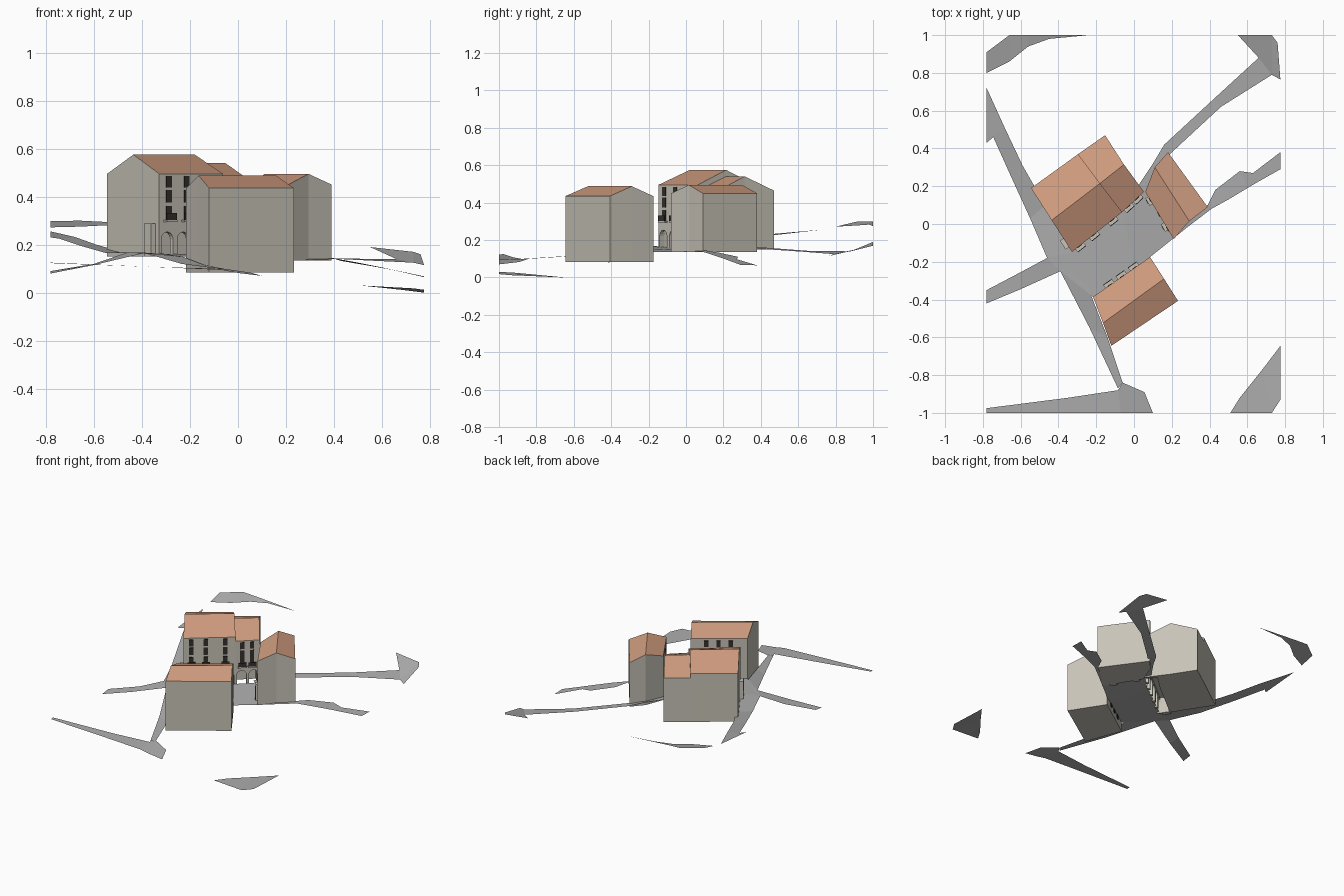
import bpy, bmesh, math
from mathutils import Matrix, Vector

if "Cube" in bpy.data.objects:
    bpy.data.objects.remove(bpy.data.objects["Cube"])


def mat(name, c):
    m = bpy.data.materials.new(name)
    m.diffuse_color = (*c, 1)
    m.use_nodes = True
    m.node_tree.nodes["Principled BSDF"].inputs["Base Color"].default_value = m.diffuse_color
    return m


WALL = mat("plaster", (0.58, 0.55, 0.48))
ROOF = mat("terracotta", (0.62, 0.33, 0.21))
DARK = mat("dark_opening", (0.035, 0.03, 0.025))
ROAD = mat("paving", (0.42, 0.42, 0.42))


def obj(name, bm, mats):
    bmesh.ops.recalc_face_normals(bm, faces=bm.faces)
    me = bpy.data.meshes.new(name)
    bm.to_mesh(me)
    bm.free()
    for m in mats:
        me.materials.append(m)
    o = bpy.data.objects.new(name, me)
    bpy.context.collection.objects.link(o)
    return o


def building(name, a, ridge, c, base, eave, top):
    """Gabled block: front eave, ridge and back eave given as point pairs."""
    ring = [a[0], ridge[0], c[0], c[1], ridge[1], a[1]]
    hs = [eave, top, eave, eave, top, eave]
    bm = bmesh.new()
    lo = [bm.verts.new((*p, base)) for p in ring]
    hi = [bm.verts.new((*p, h)) for p, h in zip(ring, hs)]
    bm.faces.new(lo)
    for i in range(6):
        j = (i + 1) % 6
        bm.faces.new((lo[i], lo[j], hi[j], hi[i]))
    for q in ((0, 1, 4, 5), (1, 2, 3, 4)):
        bm.faces.new([hi[i] for i in q]).material_index = 1
    return obj(name, bm, [WALL, ROOF])


def frame(p, q):
    """x runs along the facade, -y points outward; also returns the length."""
    d = Vector(q) - Vector(p)
    return Matrix.Translation((*p, 0)) @ Matrix.Rotation(math.atan2(d.y, d.x), 4, 'Z'), d.length


def boxes(name, M, items, m):
    """items: (x0, x1, y0, y1, z0, z1) in facade space"""
    bm = bmesh.new()
    for x0, x1, y0, y1, z0, z1 in items:
        T = Matrix.Translation(((x0 + x1) / 2, (y0 + y1) / 2, (z0 + z1) / 2))
        bmesh.ops.create_cube(bm, size=1, matrix=M @ T @ Matrix.Diagonal((x1 - x0, y1 - y0, z1 - z0, 1)))
    return obj(name, bm, [m])


def arches(name, M, xs, w, z0, spring, y0, y1):
    bm = bmesh.new()
    for x in xs:
        prof = [(x - w / 2, z0), (x + w / 2, z0)]
        prof += [(x + w / 2 * math.cos(t * math.pi / 8), spring + w / 2 * math.sin(t * math.pi / 8))
                 for t in range(9)]
        f = [bm.verts.new(M @ Vector((px, y0, pz))) for px, pz in prof]
        b = [bm.verts.new(M @ Vector((px, y1, pz))) for px, pz in prof]
        bm.faces.new(f)
        bm.faces.new(b)
        for i in range(len(f)):
            j = (i + 1) % len(f)
            bm.faces.new((f[i], f[j], b[j], b[i]))
    return obj(name, bm, [WALL])


def cut(target, cutter):
    md = target.modifiers.new("cut", 'BOOLEAN')
    md.operation, md.object, md.solver = 'DIFFERENCE', cutter, 'EXACT'
    bpy.context.view_layer.objects.active = target
    bpy.ops.object.modifier_apply(modifier=md.name)
    bpy.data.objects.remove(cutter)


def openings(name, M, xs, rows, balcony):
    """Dark windows in rows, and balconies below the lowest row."""
    boxes(name + "_windows", M, [(x - .014, x + .014, -.003, .004, z0, z1)
                                 for x in xs for z0, z1 in rows], DARK)
    if balcony:
        z = rows[-1][0]
        boxes(name + "_balcony_slabs", M, [(x - .028, x + .028, -.022, .004, z - .008, z) for x in xs], WALL)
        boxes(name + "_railings", M, [(x - .026, x + .026, -.021, -.018, z, z + .028) for x in xs], DARK)


# tall west house and its lower neighbour
A, B, C = (-.328, -.148), (-.063, .063), (.053, .17)
tall = building("tall_house", (A, B), ((-.436, .02), (-.18, .215)), ((-.545, .19), (-.296, .37)), .15, .495, .575)
low = building("low_house", (B, C), ((-.18, .215), (-.053, .315)), ((-.296, .37), (-.153, .47)), .15, .465, .54)
for o, p, q, n, fr, dz, s in ((tall, A, B, 4, (.15, .43, .8), 0, (.015, .01)),
                              (low, B, C, 2, (.27, .68), -.03, (-.01, -.015))):
    M, L = frame(p, q)
    # arcade: vaulted passage behind an arched front
    cut(o, boxes("passage", M, [(s[0], L + s[1], .02, .085, .1, .265)], WALL))
    cut(o, arches("arch_cut", M, [L * (i + .5) / n for i in range(n)], .062, .1, .222, -.02, .04))
    openings(o.name, M, [L * f for f in fr],
             [(.437 + dz, .485 + dz), (.375 + dz, .427 + dz), (.303 + dz / 2, .36 + dz / 2)], True)
M, L = frame((-.545, .19), A)
boxes("side_lean_to", M, [(L - .085, L - .03, -.022, .01, .15, .288)], WALL)

# east house
D, E = (.06, .17), (.21, -.08)
building("east_house", (D, E), ((.11, .30), (.293, .015)), ((.18, .38), (.39, .09)), .135, .45, .495)
M, L = frame(D, E)
openings("east_house", M, [.05, .14, .23], [(.385, .43), (.29, .345)], False)
boxes("east_porches", M, [(.03, .075, -.018, .01, .135, .255), (.19, .235, -.018, .01, .135, .255)], WALL)
boxes("east_doors", M, [(.04, .065, -.02, 0, .135, .235), (.2, .225, -.02, 0, .135, .235)], DARK)

# south house
F, G = (.085, -.175), (-.217, -.386)
building("south_house", (F, G), ((.159, -.29), (-.164, -.524)), ((.233, -.407), (-.12, -.645)), .083, .435, .488)
M, L = frame(F, G)
openings("south_house", M, [.1, .18, .26], [(.375, .42), (.28, .335)], True)
boxes("south_doors", M, [(x - .018, x + .018, -.003, .004, .12, .225) for x in (.1, .18, .26)], DARK)


# paving strips: left x, left y, left z, right x, right y, right z
def strip(name, rows):
    bm = bmesh.new()
    vs = [(bm.verts.new(r[:3]), bm.verts.new(r[3:])) for r in rows]
    for (a, b), (c, d) in zip(vs, vs[1:]):
        bm.faces.new((a, b, d, c))
    return obj(name, bm, [ROAD])


strip("square", [(-.46, -.18, .168, -.39, -.25, .165), (-.34, -.14, .162, -.217, -.386, .15),
                 (-.06, .065, .16, .0, -.235, .145), (.06, .18, .16, .085, -.175, .137),
                 (.21, .08, .145, .285, -.015, .136)])
strip("west_road", [(-.78, .43, .23, -.78, .72, .255), (-.745, .46, .225, -.68, .5, .232),
                    (-.655, .26, .195, -.59, .31, .2), (-.55, .03, .165, -.47, .1, .165),
                    (-.46, -.18, .168, -.328, -.15, .165), (-.39, -.25, .165, -.23, -.37, .15),
                    (-.235, -.55, .12, -.14, -.6, .115), (-.085, -.87, .1, -.06, -.84, .1)])
strip("west_lane", [(-.78, -.35, .09, -.78, -.42, .08), (-.6, -.255, .12, -.6, -.345, .115),
                    (-.46, -.18, .168, -.39, -.25, .165)])
strip("south_road", [(-.78, -.975, .125, -.78, -1, .123), (-.35, -.92, .107, -.35, -1, .107),
                     (-.085, -.88, .1, -.07, -1, .095), (-.06, -.84, .1, .0, -1, .082),
                     (.055, -.89, .083, .1, -1, .07)])
strip("north_east_road", [(.0, .17, .16, .1, .12, .155), (.1, .32, .165, .16, .32, .16),
                          (.16, .42, .16, .19, .37, .155), (.42, .66, .142, .46, .62, .138),
                          (.66, .88, .14, .73, .79, .125)])
strip("north_east_end", [(.55, 1, .19, .66, .88, .14), (.73, 1, .17, .73, .79, .125),
                         (.76, .96, .16, .775, .765, .115), (.75, .92, .155, .775, .89, .14)][:3])
strip("east_road", [(.2, .06, .147, .285, -.015, .137), (.39, .1, .145, .41, .08, .14),
                    (.43, .18, .132, .5, .13, .125), (.56, .28, .11, .6, .19, .105),
                    (.63, .27, .098, .66, .225, .092), (.775, .38, .065, .775, .29, .068)])
strip("north_west_road", [(-.78, .91, .298, -.78, .8, .272), (-.66, 1, .3, -.66, .86, .275),
                          (-.56, 1, .295, -.56, .94, .28), (-.45, 1, .288, -.45, .98, .283),
                          (-.25, 1, .275, -.26, .998, .275)])
strip("south_east_road", [(.51, -1, .03, .56, -.92, .026), (.73, -1, .018, .68, -.77, .012),
                          (.775, -.93, .012, .775, -.645, 0)])
